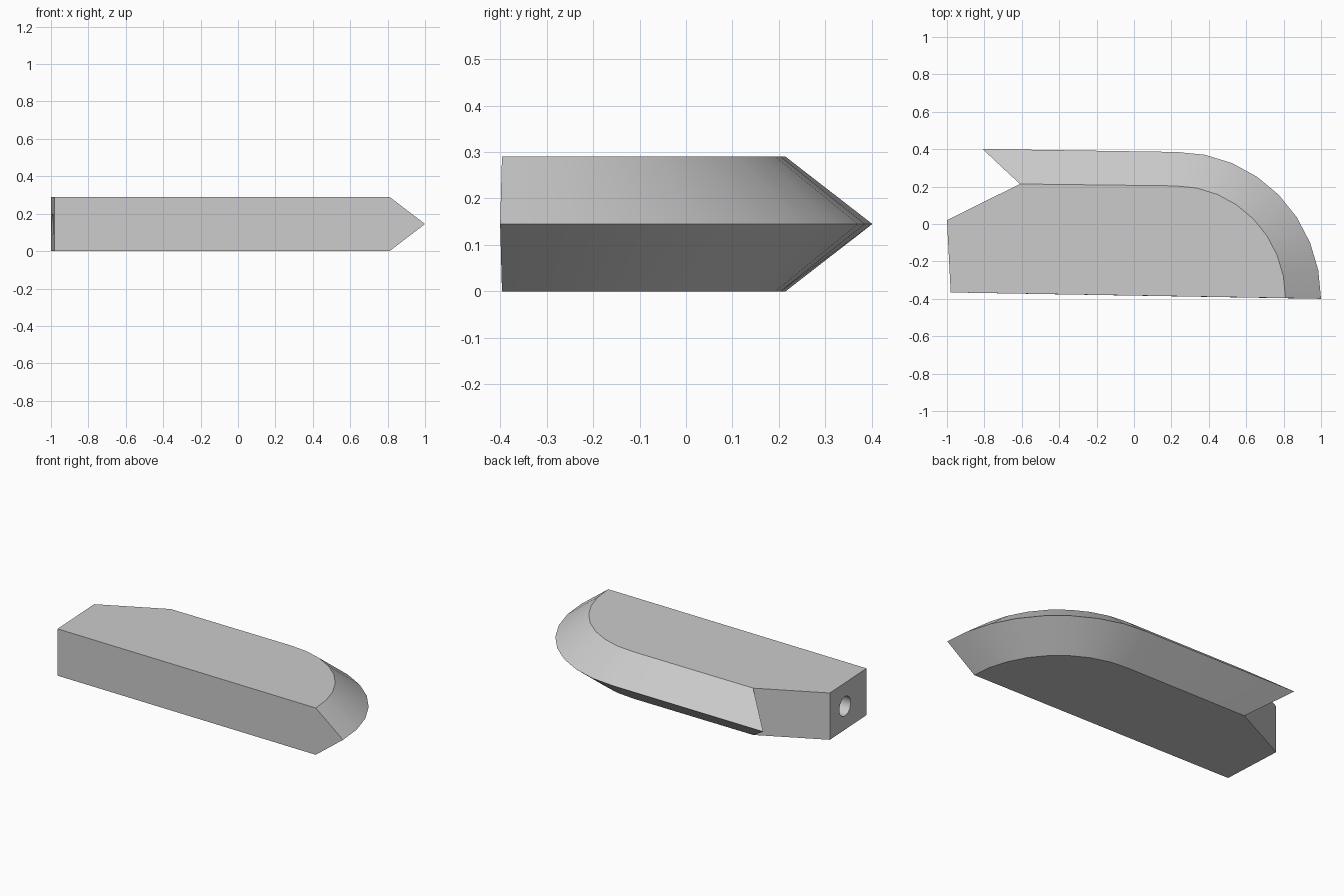
import bpy, bmesh, math

cube = bpy.data.objects.get("Cube")
if cube:
    bpy.data.objects.remove(cube, do_unlink=True)

HEIGHT = 0.29
SEGMENTS = 8

grey = bpy.data.materials.new("light_grey")
grey.use_nodes = True
colour = (0.6, 0.6, 0.6, 1)
grey.diffuse_color = colour
grey.node_tree.nodes["Principled BSDF"].inputs["Base Color"].default_value = colour


def rim(centre, radius_x, radius_y, base_y, end):
    """Quarter ellipse followed by a straight run to the end point."""
    steps = [math.pi / 2 * i / SEGMENTS for i in range(SEGMENTS + 1)]
    points = [(centre + radius_x * math.cos(a), base_y + radius_y * math.sin(a)) for a in steps]
    return points + [end]


# Flat-face outline and the pointed ridge halfway up
inner = rim(0.22, 0.59, 0.60, -0.396, (-0.61, 0.214))
outer = rim(0.23, 0.77, 0.785, -0.40, (-0.81, 0.401))
tail = [(-1.0, 0.02), (-0.98, -0.366)]

bm = bmesh.new()
bottom = [bm.verts.new((x, y, 0)) for x, y in inner + tail]
top = [bm.verts.new((x, y, HEIGHT)) for x, y in inner + tail]
ridge = [bm.verts.new((x, y, HEIGHT / 2)) for x, y in outer]
last = len(ridge) - 1

# Flat faces, then the two slopes meeting at the ridge
bm.faces.new(top)
bm.faces.new(bottom[::-1])
for i in range(last):
    bm.faces.new((bottom[i], bottom[i + 1], ridge[i + 1], ridge[i]))
    bm.faces.new((ridge[i], ridge[i + 1], top[i + 1], top[i]))

# Undercut end of the slopes, tail walls and front wall
bm.faces.new((bottom[last], top[last], ridge[last]))
for i in (last, last + 1):
    bm.faces.new((bottom[i], bottom[i + 1], top[i + 1], top[i]))
bm.faces.new((bottom[-1], bottom[0], ridge[0], top[0], top[-1]))
bmesh.ops.recalc_face_normals(bm, faces=bm.faces[:])

mesh = bpy.data.meshes.new("bevelled_block")
bm.to_mesh(mesh)
bm.free()
mesh.materials.append(grey)
block = bpy.data.objects.new("bevelled_block", mesh)
bpy.context.collection.objects.link(block)

# Round bore in the tail end
bpy.ops.mesh.primitive_cylinder_add(
    vertices=24, radius=0.06, depth=0.8, location=(-1.0, -0.14, HEIGHT / 2),
    rotation=(0, math.pi / 2, -0.017))
cutter = bpy.context.object
cutter.name = "bore_cutter"
cutter.hide_render = True
cutter.data.materials.append(grey)

bpy.ops.object.select_all(action='DESELECT')
block.select_set(True)
bpy.context.view_layer.objects.active = block
cut = block.modifiers.new("bore", 'BOOLEAN')
cut.operation = 'DIFFERENCE'
cut.solver = 'EXACT'
cut.object = cutter
bpy.ops.object.modifier_apply(modifier=cut.name)
bpy.data.objects.remove(cutter, do_unlink=True)

bpy.ops.object.shade_smooth_by_angle(angle=math.radians(30))
